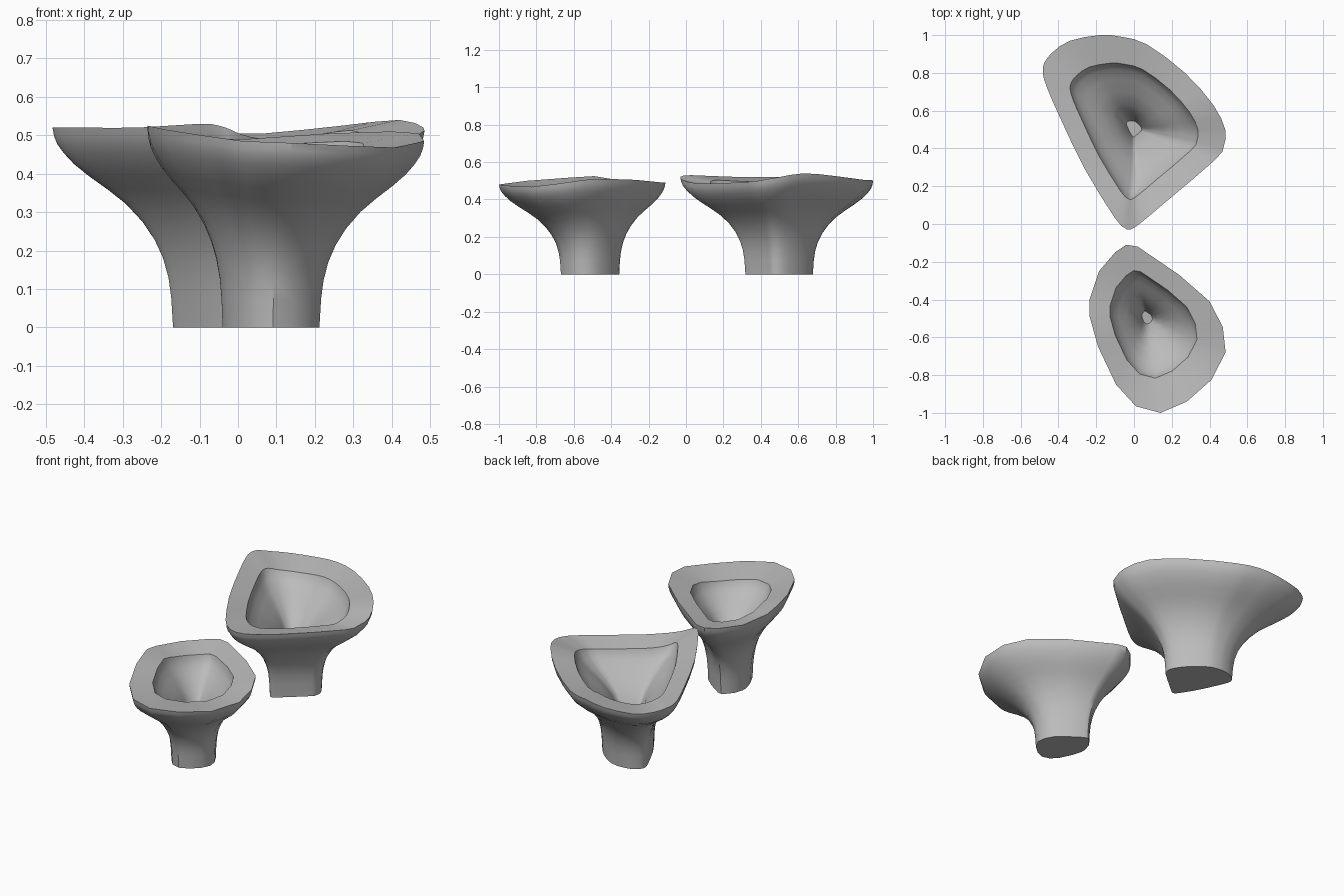
import bpy, bmesh
from mathutils import Vector

cube = bpy.data.objects.get("Cube")
if cube:
    bpy.data.objects.remove(cube, do_unlink=True)

grey = bpy.data.materials.new("plain grey")
grey.use_nodes = True
colour = (0.5, 0.5, 0.5, 1)
grey.diffuse_color = colour
grey.node_tree.nodes["Principled BSDF"].inputs["Base Color"].default_value = colour

# Vessel section as (outline scale, share of rim height): stem and flared wall
OUTER = [(.35, 0), (.36, .15), (.375, .25), (.405, .35), (.45, .44), (.515, .53),
         (.605, .62), (.7, .69), (.805, .76), (.885, .82), (.94, .875),
         (.975, .92), (.992, .96), (1, 1)]
# Funnel inside, scaled from the inner lip down to the small floor
INNER = [(1, .95), (.97, .905), (.9, .85), (.75, .78), (.55, .695),
         (.35, .585), (.2, .44), (.12, .27)]

# Rim outlines as (x, y, rim height), running anticlockwise from the pointed corner
LARGE_RIM = [(-.02, -.03, .515), (.035, .005, .495), (.16, .11, .485), (.43, .34, .495),
             (.475, .41, .505), (.483, .5, .52), (.42, .63, .54), (.27, .8, .525),
             (.07, .95, .505), (-.06, .99, .505), (-.18, 1, .495), (-.34, .97, .49),
             (-.43, .91, .5), (-.474, .855, .515), (-.483, .8, .52), (-.46, .72, .52),
             (-.39, .56, .52), (-.26, .29, .52), (-.1, .03, .53), (-.05, -.02, .525)]
SMALL_RIM = [(-.04, -.11, .49), (.02, -.12, .49), (.24, -.27, .505), (.4, -.41, .51),
             (.47, -.545, .505), (.485, -.68, .485), (.41, -.825, .468),
             (.28, -.94, .473), (.14, -1, .48), (.01, -.965, .485), (-.095, -.85, .5),
             (-.19, -.65, .515), (-.235, -.49, .525), (-.235, -.4, .51),
             (-.185, -.25, .492), (-.1, -.15, .488)]


def rounded(rim):
    """Add a spline midpoint on every side of a closed outline."""
    points = [Vector(p) for p in rim]
    result = []
    for i, here in enumerate(points):
        after = points[(i + 1) % len(points)]
        beyond = points[(i + 2) % len(points)]
        result += [here, ((here + after) * 9 - points[i - 1] - beyond) / 16]
    return result


def make_vessel(name, rim, centre, lip):
    """Loft the section around the rim outline, then close base and floor."""
    cx, cy = centre
    section = OUTER + [(scale * lip, height) for scale, height in INNER]
    bm = bmesh.new()
    rings = [[bm.verts.new((cx + (x - cx) * s, cy + (y - cy) * s, z * h))
              for x, y, z in rim] for s, h in section]
    count = len(rim)
    for low, high in zip(rings, rings[1:]):
        for i in range(count):
            j = (i + 1) % count
            bm.faces.new((low[i], low[j], high[j], high[i]))
    bm.faces.new(rings[0][::-1])
    bm.faces.new(rings[-1])
    bmesh.ops.recalc_face_normals(bm, faces=bm.faces)
    mesh = bpy.data.meshes.new(name)
    bm.to_mesh(mesh)
    bm.free()
    mesh.materials.append(grey)
    vessel = bpy.data.objects.new(name, mesh)
    bpy.context.collection.objects.link(vessel)
    bpy.ops.object.select_all(action='DESELECT')
    vessel.select_set(True)
    bpy.context.view_layer.objects.active = vessel
    bpy.ops.object.shade_smooth_by_angle(angle=0.65)


make_vessel("large_vessel", rounded(LARGE_RIM), (0, .505), .7)
make_vessel("small_vessel", SMALL_RIM, (.065, -.49), .64)
